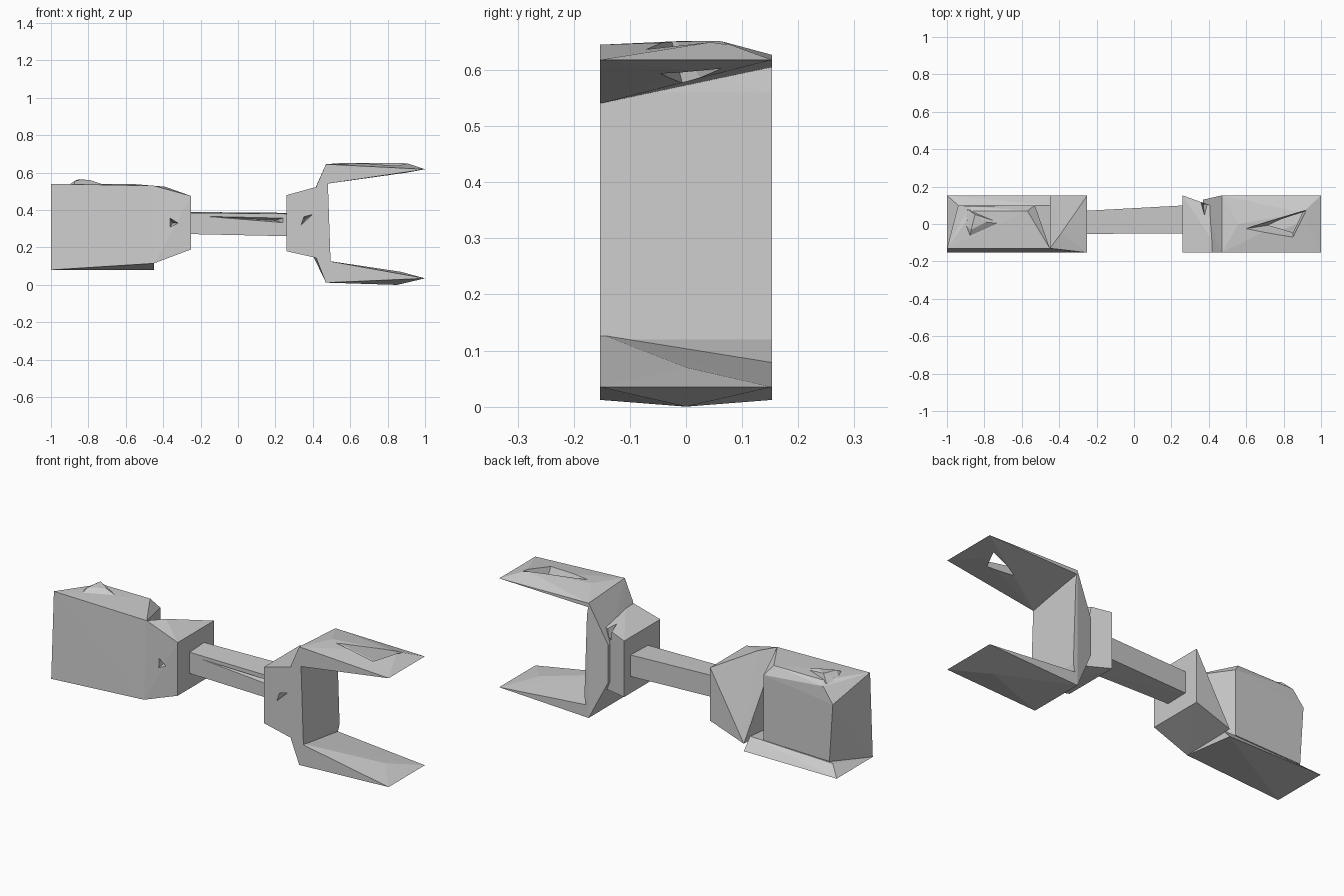
import bpy
import bmesh

old = bpy.data.objects.get("Cube")
if old:
    bpy.data.objects.remove(old, do_unlink=True)

W = 0.153  # half depth shared by the wide parts

grey = bpy.data.materials.new("plain grey")
grey.use_nodes = True
grey.diffuse_color = (0.6, 0.6, 0.6, 1)
grey.node_tree.nodes["Principled BSDF"].inputs["Base Color"].default_value = (0.6, 0.6, 0.6, 1)


def hull(name, points):
    """Faceted solid wrapped around a few corner points."""
    bm = bmesh.new()
    for p in points:
        bm.verts.new(p)
    result = bmesh.ops.convex_hull(bm, input=bm.verts[:])
    spare = {g for g in result["geom_interior"] if isinstance(g, bmesh.types.BMVert)}
    bmesh.ops.delete(bm, geom=list(spare), context="VERTS")
    bmesh.ops.recalc_face_normals(bm, faces=bm.faces[:])
    mesh = bpy.data.meshes.new(name)
    bm.to_mesh(mesh)
    bm.free()
    mesh.materials.append(grey)
    obj = bpy.data.objects.new(name, mesh)
    bpy.context.collection.objects.link(obj)
    return obj


def ring(x, front, back):
    """Four corners at x: front and back are (y, low z, high z)."""
    return [(x, y, z) for y, low, high in (front, back) for z in (low, high)]


def cut(target, points):
    """Carve a pointed pocket, then drop the cutter."""
    cutter = hull("pocket_cutter", points)
    cutter.hide_render = True
    mod = target.modifiers.new("pocket", "BOOLEAN")
    mod.operation = "DIFFERENCE"
    mod.solver = "EXACT"
    mod.object = cutter
    bpy.context.view_layer.objects.active = target
    bpy.ops.object.modifier_apply(modifier=mod.name)
    bpy.data.objects.remove(cutter, do_unlink=True)


# Heavy end block with a flat front and a narrower padded back
hull("end_block", [
    (-1, -W, 0.08), (-1, -0.13, 0.54), (-0.45, -W, 0.115), (-0.45, -0.13, 0.53),
    (-0.92, 0.1, 0.13), (-0.94, 0.1, 0.44), (-0.88, 0.095, 0.52), (-0.86, 0.07, 0.54),
    (-0.57, 0.07, 0.54), (-0.53, 0.1, 0.49), (-0.53, 0.1, 0.14)])
hull("end_block_ledge", [
    (-1, -W, 0.08), (-0.45, -W, 0.115), (-1, W, 0.08), (-0.45, W, 0.08),
    (-0.94, 0.1, 0.125), (-0.45, 0.1, 0.14)])
hull("top_bump", [
    (-0.91, 0, 0.53), (-0.88, -0.08, 0.53), (-0.89, 0.08, 0.53), (-0.7, 0, 0.53),
    (-0.87, -0.03, 0.558), (-0.85, 0.05, 0.565), (-0.79, 0.01, 0.56)])

# Collars on either end of the rod
left = hull("block_collar",
            ring(-0.25, (-W, 0.19, 0.475), (W, 0.19, 0.475))
            + [(-0.45, -W, 0.115), (-0.45, -0.13, 0.53), (-0.39, -0.05, 0.525),
               (-0.45, W, 0.12)])
right = hull("fork_collar",
             ring(0.26, (-W, 0.18, 0.48), (W, 0.18, 0.48))
             + ring(0.46, (-W, 0.135, 0.535), (0.08, 0.16, 0.5)))
cut(left, [(-0.37, -0.17, 0.37), (-0.37, -0.17, 0.3), (-0.31, -0.17, 0.33), (-0.35, -0.1, 0.33)])
cut(right, [(0.33, -0.17, 0.31), (0.35, -0.17, 0.37), (0.41, -0.17, 0.385), (0.36, -0.1, 0.35)])
cut(right, [(0.34, 0.17, 0.52), (0.41, 0.13, 0.54), (0.38, 0.02, 0.54), (0.37, 0.1, 0.42)])

# Connecting rod, widening slightly to the fork
rod = hull("rod", ring(-0.27, (-0.053, 0.272, 0.385), (0.07, 0.275, 0.39))
           + ring(0.28, (-0.05, 0.26, 0.38), (0.1, 0.27, 0.385)))
cut(rod, [(-0.24, -0.06, 0.37), (0.25, -0.06, 0.36), (0.25, -0.06, 0.33), (0.2, -0.01, 0.345)])

# Fork: back wall and two tapering prongs
hull("fork_wall", ring(0.42, (-W, 0.14, 0.53), (0.1, 0.15, 0.48))
     + ring(0.47, (-W, 0.012, 0.645), (W, 0.012, 0.627))
     + ring(0.37, (0, 0.22, 0.42), (0.13, 0.22, 0.42))
     + [(x, y, z) for y in (-W, W) for x, z in ((0.48, 0.56), (0.495, 0.12))])
upper = hull("upper_prong", ring(0.47, (-W, 0.54, 0.645), (W, 0.605, 0.627))
             + [(1, -W, 0.618), (1, W, 0.618), (0.56, 0, 0.652), (0.9, 0.06, 0.652),
                (0.9, 0, 0.6)])
hull("lower_prong", ring(0.47, (-W, 0.012, 0.13), (W, 0.012, 0.08))
     + [(1, -W, 0.035), (1, W, 0.035), (0.85, 0, 0), (0.87, 0, 0.07)])
cut(upper, [(0.57, -0.03, 0.67), (0.93, 0.08, 0.67), (0.85, -0.09, 0.67),
            (0.76, 0, 0.55), (0.88, 0.05, 0.55), (0.85, -0.02, 0.55)])
